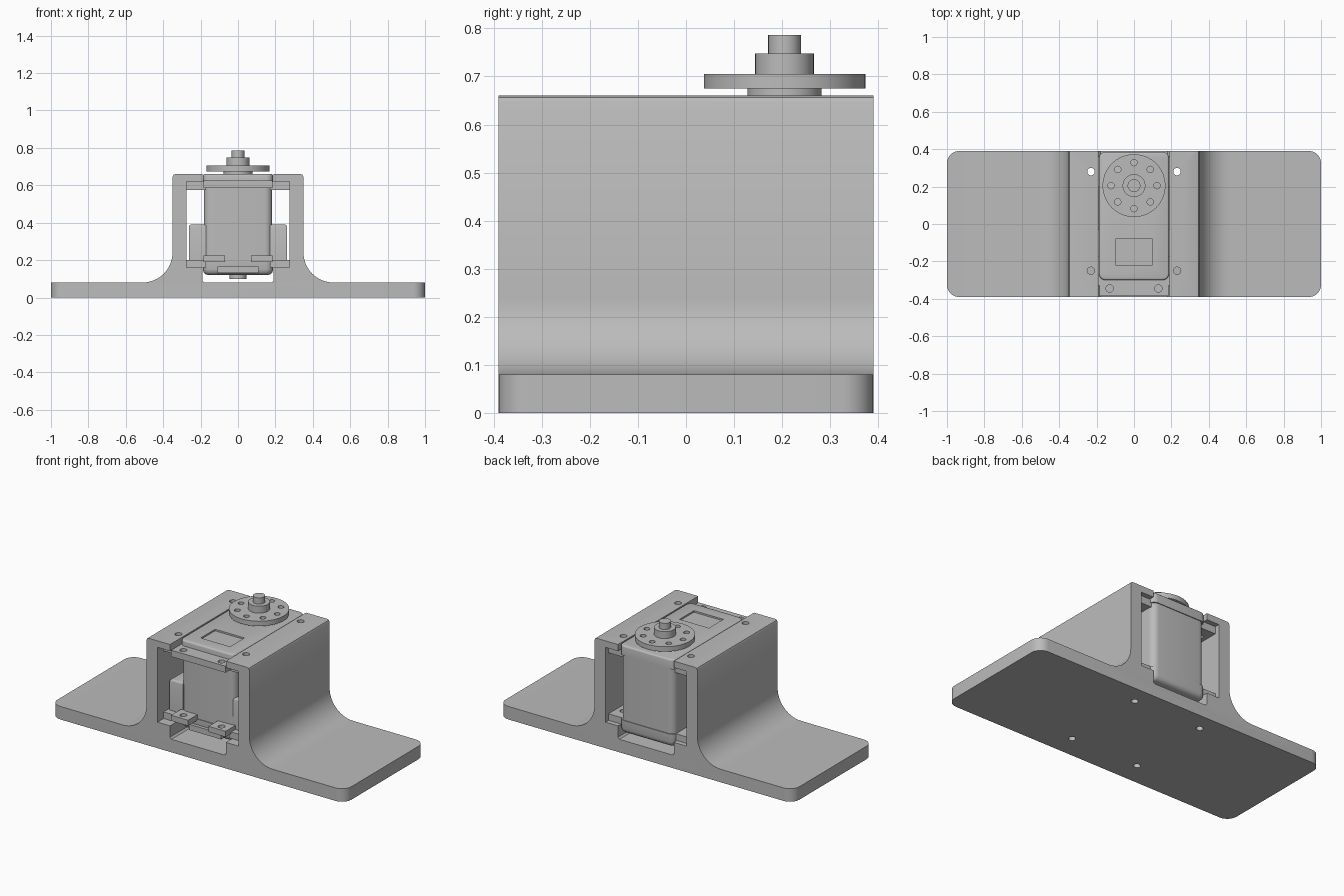
import bpy, bmesh, math
from mathutils import Matrix

cube = bpy.data.objects.get("Cube")
if cube:
    bpy.data.objects.remove(cube, do_unlink=True)

grey = bpy.data.materials.new("plain grey")
grey.use_nodes = True
grey.diffuse_color = (0.5, 0.5, 0.5, 1)
grey.node_tree.nodes["Principled BSDF"].inputs["Base Color"].default_value = (0.5, 0.5, 0.5, 1)


def finish(name, bm):
    bmesh.ops.recalc_face_normals(bm, faces=bm.faces)
    mesh = bpy.data.meshes.new(name)
    bm.to_mesh(mesh)
    bm.free()
    mesh.materials.append(grey)
    ob = bpy.data.objects.new(name, mesh)
    bpy.context.collection.objects.link(ob)
    return ob


def smooth(ob):
    bpy.ops.object.select_all(action="DESELECT")
    ob.select_set(True)
    bpy.context.view_layer.objects.active = ob
    bpy.ops.object.shade_smooth_by_angle(angle=math.radians(35))


def block(name, x, y, z, corner=0, edge=0, edge_side=1):
    """Box from ranges; corner rounds upright edges, edge softens the top (1) or bottom (-1) rim."""
    bm = bmesh.new()
    bmesh.ops.create_cube(bm, size=1)
    for v in bm.verts:
        for i, (lo, hi) in enumerate((x, y, z)):
            v.co[i] = hi if v.co[i] > 0 else lo
    if corner:
        upright = [e for e in bm.edges if abs(e.verts[0].co.z - e.verts[1].co.z) > 1e-4]
        bmesh.ops.bevel(bm, geom=upright, offset=corner, segments=6, profile=0.5, affect="EDGES")
    if edge:
        level = z[1] if edge_side > 0 else z[0]
        rim = [e for e in bm.edges if all(abs(v.co.z - level) < 1e-4 for v in e.verts)]
        bmesh.ops.bevel(bm, geom=rim, offset=edge, segments=3, profile=0.5, affect="EDGES")
    ob = finish(name, bm)
    smooth(ob)
    return ob


def disc(name, x, y, z0, z1, r, sides=48):
    bm = bmesh.new()
    bmesh.ops.create_cone(bm, cap_ends=True, segments=sides, radius1=r, radius2=r, depth=z1 - z0,
                          matrix=Matrix.Translation((x, y, (z0 + z1) / 2)))
    ob = finish(name, bm)
    smooth(ob)
    return ob


def cut(ob, cutters):
    for c in cutters:
        c.hide_render = True
        mod = ob.modifiers.new("cut", "BOOLEAN")
        mod.operation = "DIFFERENCE"
        mod.solver = "EXACT"
        mod.object = c
        bpy.context.view_layer.objects.active = ob
        bpy.ops.object.modifier_apply(modifier=mod.name)
        bpy.data.objects.remove(c, do_unlink=True)
    smooth(ob)


def screw_cutters():
    return [disc("screw_cutter", x, y, -0.1, 0.8, 0.02, 24)
            for x in (-0.23, 0.23) for y in (-0.25, 0.28)]


# Bracket: half profile, mirrored and extruded front to back
half = [(1, 0), (1, 0.08)]
for i in range(13):
    a = math.radians(270 - 90 * i / 12)
    half.append((0.51 + 0.16 * math.cos(a), 0.24 + 0.16 * math.sin(a)))
half += [(0.35, 0.645), (0.345, 0.656), (0.335, 0.66), (0.19, 0.66), (0.19, 0.62), (0.275, 0.62),
         (0.275, 0.16), (0.19, 0.16), (0.19, 0.09), (0.18, 0.08)]
profile = half + [(-x, z) for x, z in reversed(half)]
bm = bmesh.new()
face = bm.faces.new([bm.verts.new((x, -0.39, z)) for x, z in profile])
made = bmesh.ops.extrude_face_region(bm, geom=[face])["geom"]
bmesh.ops.translate(bm, vec=(0, 0.78, 0), verts=[v for v in made if isinstance(v, bmesh.types.BMVert)])
bmesh.ops.recalc_face_normals(bm, faces=bm.faces)
ends = [e for e in bm.edges if all(abs(v.co.x) > 0.99 for v in e.verts)
        and abs(e.verts[0].co.z - e.verts[1].co.z) > 0.05]
bmesh.ops.bevel(bm, geom=ends, offset=0.065, segments=8, profile=0.5, affect="EDGES")
bracket = finish("mounting_bracket", bm)
cut(bracket, screw_cutters())

# Motor case
block("case_bottom", (-0.188, 0.188), (-0.3, 0.385), (0.12, 0.2), 0.04, 0.03, -1)
block("case_middle", (-0.183, 0.183), (-0.295, 0.38), (0.2, 0.6), 0.04)
case_top = block("case_top", (-0.187, 0.187), (-0.3, 0.385), (0.6, 0.66), 0.035, 0.01)
cut(case_top, [block("label_cutter", (-0.1, 0.1), (-0.22, -0.08), (0.65, 0.7))])
block("case_foot", (-0.11, 0.11), (-0.32, -0.2), (0.13, 0.165))
disc("lower_pivot", 0, 0.205, 0.1, 0.13, 0.045)

# Front tabs with screw holes
upper_tab = block("upper_front_tab", (-0.185, 0.185), (-0.385, -0.28), (0.585, 0.625))
cut(upper_tab, [disc("tab_cutter", x, -0.345, 0.5, 0.7, 0.02, 24) for x in (-0.13, 0.13)])
for side, name in ((1, "left"), (-1, "right")):
    inner, outer = side * 0.07, side * 0.185
    prong = block(name + "_lower_front_tab", sorted((inner, outer)), (-0.385, -0.28), (0.19, 0.225))
    cut(prong, [disc("tab_cutter", side * 0.13, -0.345, 0.1, 0.3, 0.02, 24)])
    # Side lugs line up with the bracket screws
    span = sorted((side * 0.17, side * 0.275))
    for level, z in (("upper", (0.575, 0.62)), ("lower", (0.16, 0.2))):
        for end, y in (("front", (-0.33, -0.17)), ("back", (0.2, 0.36))):
            lug = block(f"{name}_{level}_{end}_lug", span, y, z)
            cut(lug, screw_cutters())
    block(name + "_side_housing", sorted((side * 0.17, side * 0.262)), (-0.29, -0.03), (0.2, 0.39), 0, 0.012)

# Output shaft and round horn
cy = 0.205
disc("shaft_collar", 0, cy, 0.655, 0.675, 0.077)
horn = disc("horn_plate", 0, cy, 0.675, 0.705, 0.168, 64)
holes = []
for i in range(8):
    a = i * math.pi / 4
    holes.append(disc("horn_cutter", 0.123 * math.cos(a), cy + 0.123 * math.sin(a), 0.65, 0.75, 0.017, 20))
cut(horn, holes)
disc("horn_hub", 0, cy, 0.705, 0.748, 0.061)
disc("shaft_tip", 0, cy, 0.748, 0.786, 0.034)
